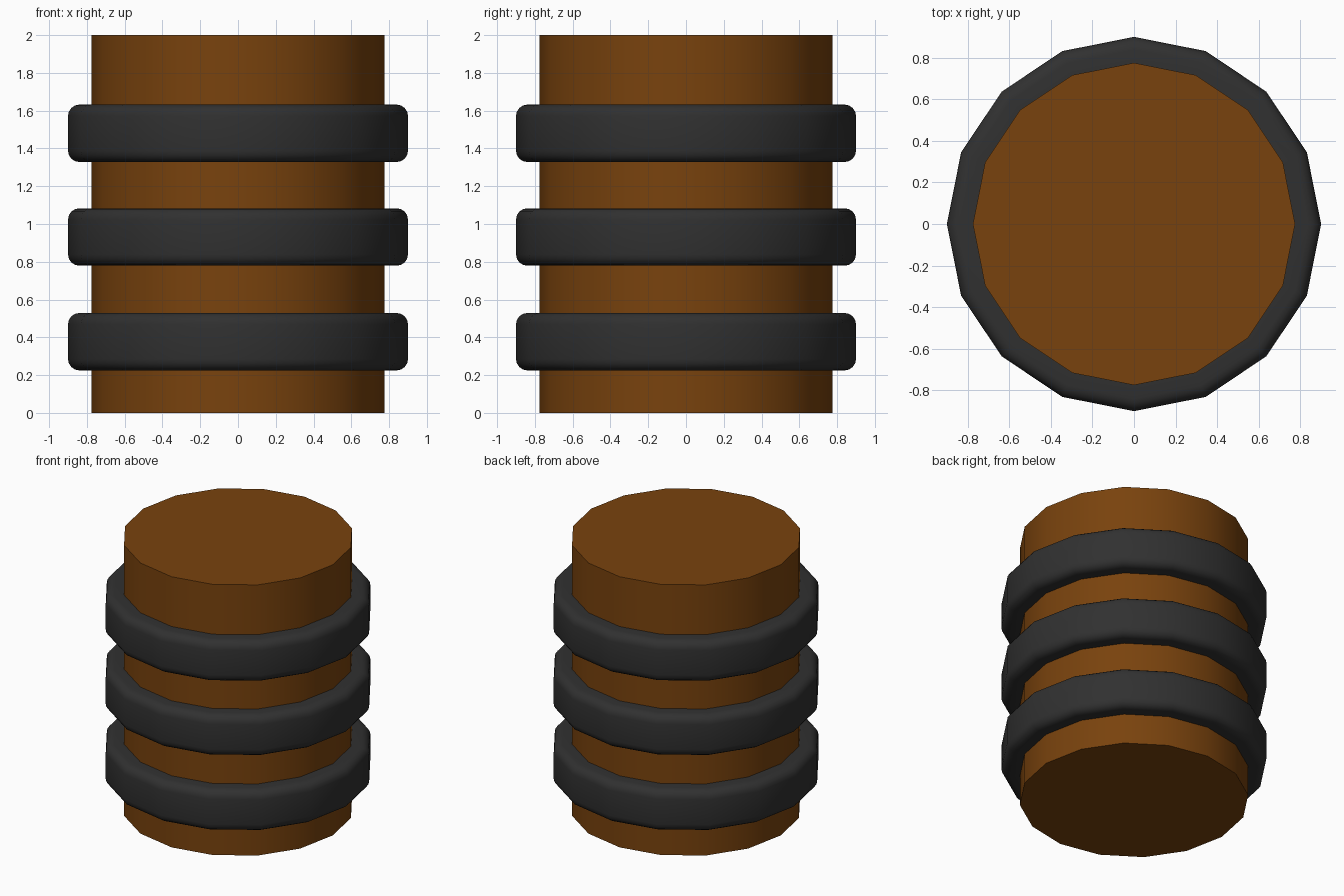
import bpy, bmesh, math

if "Cube" in bpy.data.objects:
    bpy.data.objects.remove(bpy.data.objects["Cube"])

SIDES = 16


def material(name, rgb):
    m = bpy.data.materials.new(name)
    m.diffuse_color = (*rgb, 1)
    m.use_nodes = True
    m.node_tree.nodes["Principled BSDF"].inputs["Base Color"].default_value = m.diffuse_color
    return m


def lathe(name, profile, mat, closed):
    """Revolve (radius, z) points about z; open profiles get flat end caps."""
    bm = bmesh.new()
    rings = []
    for r, z in profile:
        rings.append([bm.verts.new((r * math.cos(2 * math.pi * i / SIDES),
                                    r * math.sin(2 * math.pi * i / SIDES), z))
                      for i in range(SIDES)])
    n = len(rings)
    for k in range(n if closed else n - 1):
        a, b = rings[k], rings[(k + 1) % n]
        for i in range(SIDES):
            j = (i + 1) % SIDES
            bm.faces.new((a[i], a[j], b[j], b[i]))
    if not closed:
        bm.faces.new(rings[0][::-1])
        bm.faces.new(rings[-1])
    bmesh.ops.recalc_face_normals(bm, faces=bm.faces)
    mesh = bpy.data.meshes.new(name)
    bm.to_mesh(mesh)
    bm.free()
    mesh.materials.append(mat)
    ob = bpy.data.objects.new(name, mesh)
    bpy.context.collection.objects.link(ob)
    bpy.ops.object.select_all(action='DESELECT')
    ob.select_set(True)
    bpy.context.view_layer.objects.active = ob
    bpy.ops.object.shade_smooth_by_angle(angle=math.radians(35))
    return ob


wood = material("wood_brown", (0.19, 0.055, 0.004))
iron = material("dark_iron", (0.03, 0.03, 0.03))

# Barrel body
lathe("barrel_body", [(0.775, 0), (0.775, 2)], wood, False)

# Three hoops with rounded outer edges
INNER, OUTER, HALF, ROUND, STEPS = 0.75, 0.9, 0.152, 0.06, 4
arc = [(OUTER - ROUND + ROUND * math.cos(t), HALF - ROUND + ROUND * math.sin(t))
       for t in (math.pi / 2 * s / STEPS for s in range(STEPS + 1))]
section = [(INNER, -HALF)] + [(r, -z) for r, z in reversed(arc)] + arc + [(INNER, HALF)]
for name, zc in (("lower_hoop", 0.377), ("middle_hoop", 0.931), ("upper_hoop", 1.48)):
    lathe(name, [(r, zc + z) for r, z in section], iron, True)
